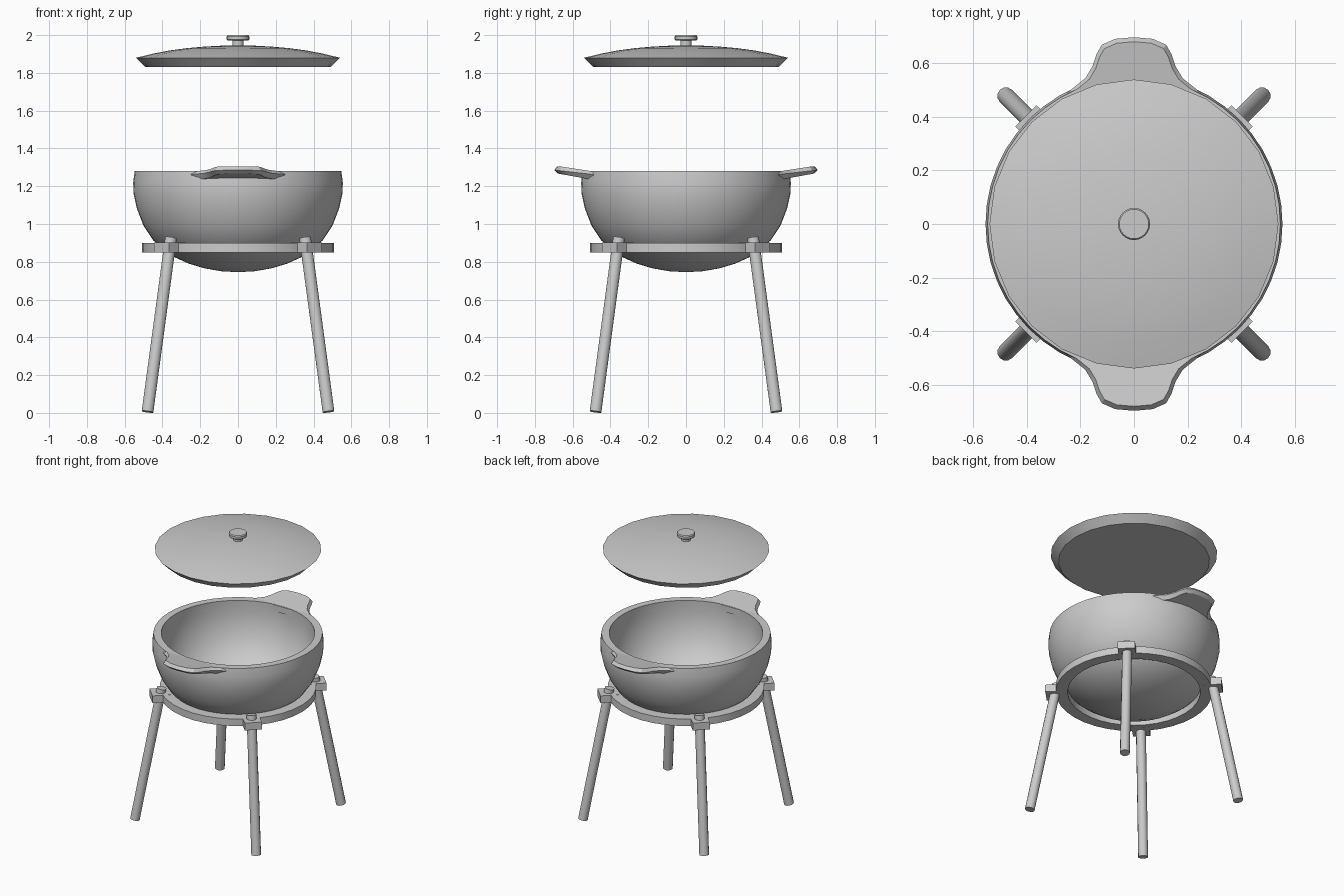
import bpy, bmesh, math
from mathutils import Vector, Matrix

if "Cube" in bpy.data.objects:
    bpy.data.objects.remove(bpy.data.objects["Cube"], do_unlink=True)

metal = bpy.data.materials.new("grey metal")
metal.use_nodes = True
COLOUR = (0.6, 0.6, 0.6, 1)
metal.diffuse_color = COLOUR
metal.node_tree.nodes["Principled BSDF"].inputs["Base Color"].default_value = COLOUR


def finish(name, bm, smooth=35):
    """Turn a bmesh into a shaded object."""
    bmesh.ops.remove_doubles(bm, verts=bm.verts, dist=1e-5)
    bmesh.ops.recalc_face_normals(bm, faces=bm.faces)
    mesh = bpy.data.meshes.new(name)
    bm.to_mesh(mesh)
    bm.free()
    ob = bpy.data.objects.new(name, mesh)
    bpy.context.collection.objects.link(ob)
    mesh.materials.append(metal)
    bpy.ops.object.select_all(action='DESELECT')
    ob.select_set(True)
    bpy.context.view_layer.objects.active = ob
    bpy.ops.object.shade_smooth_by_angle(angle=math.radians(smooth))
    return ob


def lathe(name, profile, steps, closed=False):
    """Spin an (r, z) profile around the z axis."""
    bm = bmesh.new()
    pts = profile + profile[:1] if closed else profile
    verts = [bm.verts.new((r, 0, z)) for r, z in pts]
    edges = [bm.edges.new(pair) for pair in zip(verts, verts[1:])]
    bmesh.ops.spin(bm, geom=verts + edges, cent=(0, 0, 0), axis=(0, 0, 1),
                   angle=math.tau, steps=steps)
    return finish(name, bm)


# Bowl: outer wall, rim, inner wall
outer = [(0, 0.745), (0.09, 0.75), (0.18, 0.766), (0.26, 0.79), (0.34, 0.826),
         (0.40, 0.868), (0.45, 0.915), (0.50, 0.99), (0.535, 1.08),
         (0.553, 1.16), (0.555, 1.22), (0.547, 1.28)]
inner = [(0.497, 1.28), (0.50, 1.20), (0.49, 1.12), (0.465, 1.03),
         (0.42, 0.95), (0.35, 0.88), (0.24, 0.825), (0.12, 0.802), (0, 0.795)]
lathe("bowl", outer + inner, 48)

# Lid and its knob
lathe("lid", [(0, 1.83), (0.49, 1.83), (0.54, 1.88), (0.45, 1.902),
              (0.36, 1.919), (0.27, 1.931), (0.18, 1.939), (0.09, 1.944),
              (0, 1.945)], 24)
lathe("lid_knob", [(0, 1.93), (0.03, 1.93), (0.03, 1.972), (0.055, 1.972),
                   (0.06, 1.977), (0.06, 1.993), (0.055, 2), (0, 2)], 24)

# Support ring
lathe("support_ring", [(0.43, 0.85), (0.507, 0.85), (0.507, 0.9), (0.43, 0.9)],
      36, closed=True)


# Handles: three stacked outlines joined into a rounded slab
HALF = [(0.25, 0.49), (0.182, 0.545), (0.155, 0.59), (0.14, 0.635),
        (0.12, 0.67), (0.07, 0.692), (0, 0.698)]


def handle(name, side):
    def layer(shrink, height):
        right = [(x * (1 - shrink), 0.49 + (y - 0.49) * (1 - shrink))
                 for x, y in HALF]
        outline = right + [(-x, y) for x, y in reversed(right[:-1])]
        return [bm.verts.new((x, y * side, height((y - 0.49) / 0.21)))
                for x, y in outline]

    bm = bmesh.new()
    loops = [layer(0.1, lambda t: 1.233 + 0.038 * t),
             layer(0, lambda t: 1.262 + 0.024 * t),
             layer(0.08, lambda t: 1.278 + 0.027 * min(1, t * 1.2))]
    n = len(loops[0])
    for low, high in zip(loops, loops[1:]):
        for i in range(n):
            j = (i + 1) % n
            bm.faces.new((low[i], low[j], high[j], high[i]))
    bm.faces.new(loops[0])
    bm.faces.new(loops[-1])
    finish(name, bm, 30)


handle("front_handle", -1)
handle("back_handle", 1)

# Four splayed legs, each through a bracket on the ring
for name, sx, sy in (("front_left", 1, -1), ("front_right", -1, -1),
                     ("back_left", 1, 1), ("back_right", -1, 1)):
    foot = Vector((0.479 * sx, 0.479 * sy, 0.006))
    top = Vector((0.355 * sx, 0.355 * sy, 0.927))
    axis = top - foot
    bm = bmesh.new()
    bmesh.ops.create_cone(
        bm, cap_ends=True, segments=12, radius1=0.032, radius2=0.032,
        depth=axis.length,
        matrix=Matrix.Translation((foot + top) / 2)
        @ axis.to_track_quat('Z', 'Y').to_matrix().to_4x4())
    finish(name + "_leg", bm)

    bm = bmesh.new()
    bmesh.ops.create_cube(
        bm, size=1,
        matrix=Matrix.Rotation(math.atan2(sy, sx), 4, 'Z')
        @ Matrix.Translation((0.512, 0, 0.875))
        @ Matrix.Diagonal((0.12, 0.112, 0.052, 1)))
    finish(name + "_bracket", bm)
